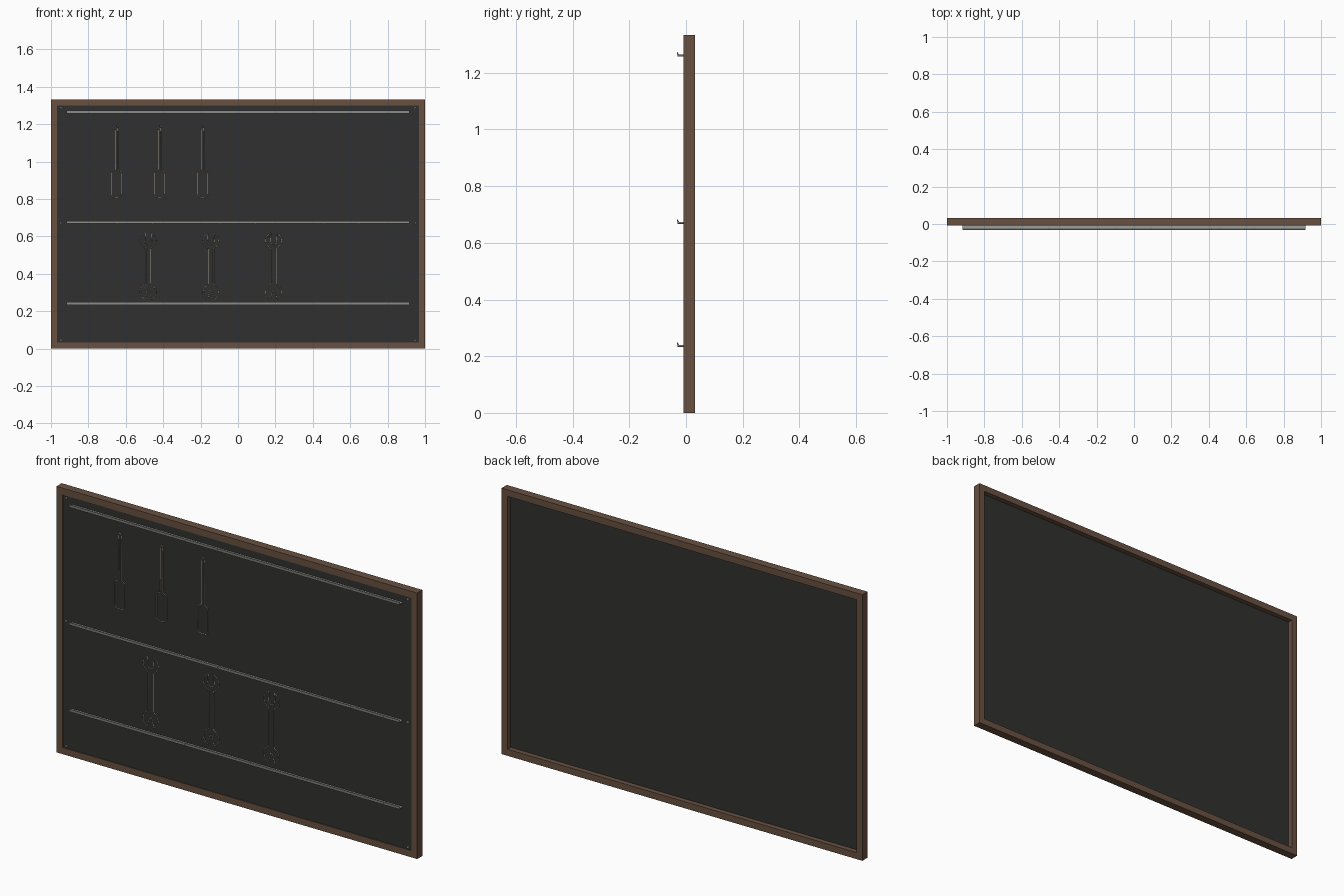
import bpy, bmesh, math

if "Cube" in bpy.data.objects:
    bpy.data.objects.remove(bpy.data.objects["Cube"])


def material(name, rgb):
    m = bpy.data.materials.new(name)
    m.diffuse_color = (*rgb, 1)
    m.use_nodes = True
    m.node_tree.nodes["Principled BSDF"].inputs["Base Color"].default_value = m.diffuse_color
    return m


WOOD = material("wood", (0.14, 0.082, 0.053))
BOARD = material("dark_board", (0.03, 0.03, 0.029))
STEEL = material("steel", (0.34, 0.34, 0.32))
PAINT = material("outline_paint", (0.38, 0.34, 0.26))

PANEL_Y = -0.005  # front face of the panel


def finish(name, bm, mat):
    bmesh.ops.recalc_face_normals(bm, faces=bm.faces)
    me = bpy.data.meshes.new(name)
    bm.to_mesh(me)
    bm.free()
    me.materials.append(mat)
    ob = bpy.data.objects.new(name, me)
    bpy.context.collection.objects.link(ob)
    return ob


def box(name, lo, hi, mat):
    bm = bmesh.new()
    bmesh.ops.create_cube(bm, size=1)
    for v in bm.verts:
        v.co = [(a + b) / 2 + c * (b - a) for a, b, c in zip(lo, hi, v.co)]
    return finish(name, bm, mat)


def extrude_x(name, profile, x0, x1, mat):
    """Extrude a (y, z) profile along x."""
    bm = bmesh.new()
    face = bm.faces.new([bm.verts.new((x0, y, z)) for y, z in profile])
    ext = bmesh.ops.extrude_face_region(bm, geom=[face])
    moved = [g for g in ext["geom"] if isinstance(g, bmesh.types.BMVert)]
    bmesh.ops.translate(bm, verts=moved, vec=(x1 - x0, 0, 0))
    return finish(name, bm, mat)


# Wooden frame and backing panel
F0, F1 = -0.009, 0.032
box("bottom_rail", (-1, F0, 0), (1, F1, 0.033), WOOD)
box("top_rail", (-1, F0, 1.3), (1, F1, 1.333), WOOD)
for side, x in (("left", -1), ("right", 0.967)):
    box(side + "_stile", (x, F0, 0.033), (x + 0.033, F1, 1.3), WOOD)
box("panel", (-0.968, PANEL_Y, 0.032), (0.968, 0.007, 1.301), BOARD)

# Hanging ledges with an upturned lip, and thin ribs along them
LEDGE = [(PANEL_Y, 0), (-0.0285, 0), (-0.032, 0.015), (-0.0295, 0.0155),
         (-0.0265, 0.0055), (PANEL_Y, 0.0055)]
RIB = [(PANEL_Y, -0.001), (-0.0292, -0.001), (-0.0325, 0.0155),
       (-0.028, 0.012), (-0.025, 0.0062), (PANEL_Y, 0.0062)]
for level, z in (("lower", 0.234), ("middle", 0.668), ("upper", 1.258)):
    shift = lambda pts: [(y, h + z) for y, h in pts]
    extrude_x(level + "_ledge", shift(LEDGE), -0.916, 0.916, STEEL)
    for i in range(10):
        x = (i - 4.5) * 0.1835
        extrude_x(f"{level}_ledge_rib_{i}", shift(RIB), x - 0.001, x + 0.001, STEEL)

# Panel screws
for x in (-0.947, 0.947):
    for z in (0.045, 0.672, 1.288):
        bm = bmesh.new()
        bmesh.ops.create_cone(bm, cap_ends=True, segments=12, radius1=0.005,
                              radius2=0.004, depth=0.003)
        for v in bm.verts:
            v.co = (x + v.co.x, PANEL_Y - 0.001 - v.co.z, z + v.co.y)
        finish("panel_screw", bm, STEEL)


def outline(name, half, x, z):
    """Thin closed line from the right half of a symmetric (x, z) shape."""
    pts = half + [(-a, b) for a, b in reversed(half) if a > 1e-5]
    cu = bpy.data.curves.new(name, "CURVE")
    cu.dimensions = "3D"
    cu.bevel_depth = 0.0015
    cu.bevel_resolution = 0
    sp = cu.splines.new("POLY")
    sp.points.add(len(pts) - 1)
    for p, (a, b) in zip(sp.points, pts):
        p.co = (x + a, PANEL_Y - 0.0005, z + b, 1)
    sp.use_cyclic_u = True
    cu.materials.append(PAINT)
    ob = bpy.data.objects.new(name, cu)
    bpy.context.collection.objects.link(ob)


def arc(cx, cz, r, a0, a1, n):
    return [(cx + r * math.cos(math.radians(a0 + (a1 - a0) * i / n)),
             cz + r * math.sin(math.radians(a0 + (a1 - a0) * i / n)))
            for i in range(n + 1)]


# Screwdriver silhouettes: blade tip, shaft, rounded handle
driver = ([(0.004, 0.38), (0.0075, 0.365), (0.006, 0.35), (0.006, 0.145)]
          + arc(0.012, 0.125, 0.016, 80, 0, 4)
          + arc(0.010, 0.018, 0.018, 0, -90, 5))
for i, x in enumerate((-0.65, -0.42, -0.19)):
    outline(f"screwdriver_outline_{i}", driver, x, 0.81)

# Open-ended wrench silhouettes: round notch on top, vee notch below
R, TOP, BOTTOM = 0.042, 0.578, 0.302
wrench = (arc(0, TOP - 0.004, 0.018, 270, 360, 5)
          + [(0.016, TOP + 0.03)]
          + arc(0, TOP, R, 68, -68, 12)
          + [(0.014, TOP - 0.047), (0.014, BOTTOM + 0.047)]
          + arc(0, BOTTOM, R, 68, -66, 12)
          + [(0.014, BOTTOM - 0.022), (0.006, BOTTOM + 0.008), (0, BOTTOM + 0.011)])
for i, x in enumerate((-0.48, -0.145, 0.19)):
    outline(f"wrench_outline_{i}", wrench, x, 0)
